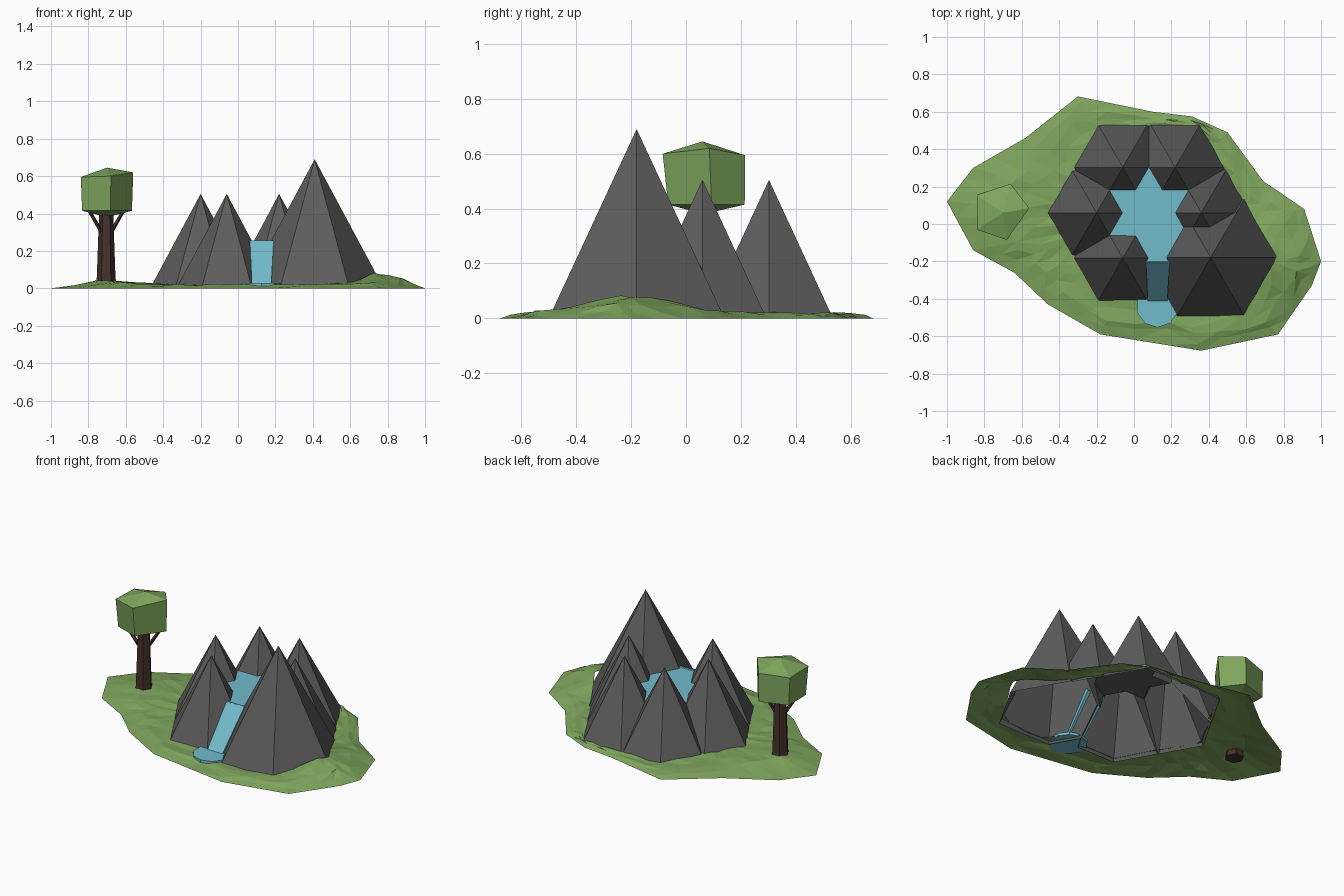
import bpy, bmesh, math, random
from mathutils import Vector

if "Cube" in bpy.data.objects:
    bpy.data.objects.remove(bpy.data.objects["Cube"])

random.seed(4)


def material(name, rgb):
    m = bpy.data.materials.new(name)
    m.diffuse_color = (*rgb, 1)
    m.use_nodes = True
    m.node_tree.nodes["Principled BSDF"].inputs["Base Color"].default_value = m.diffuse_color
    return m


GRASS = material("grass", (0.21, 0.38, 0.11))
WATER = material("water", (0.17, 0.50, 0.60))
BARK = material("bark", (0.06, 0.03, 0.023))
ROCK = material("rock", (0.11, 0.11, 0.11))


def ring(c, r, n, z, deg=0):
    return [(c[0] + r * math.cos(math.radians(deg) + math.tau * i / n),
             c[1] + r * math.sin(math.radians(deg) + math.tau * i / n), z) for i in range(n)]


def loft(name, rings, mat, caps=True, triangulate=False):
    """Skin a stack of closed rings; a one-point ring makes a tip, a lone ring a flat face."""
    bm = bmesh.new()
    rows = [[bm.verts.new(p) for p in r] for r in rings]
    for a, b in zip(rows, rows[1:]):
        n = max(len(a), len(b))
        for i in range(n):
            j = (i + 1) % n
            if len(b) == 1:
                bm.faces.new((a[i], a[j], b[0]))
            elif len(a) == 1:
                bm.faces.new((a[0], b[j], b[i]))
            else:
                bm.faces.new((a[i], a[j], b[j], b[i]))
    if caps:
        if len(rows) > 1 and len(rows[0]) > 2:
            bm.faces.new(rows[0][::-1])
        if len(rows[-1]) > 2:
            bm.faces.new(rows[-1])
    if triangulate:
        bmesh.ops.triangulate(bm, faces=bm.faces[:])
    if caps and len(rows) > 1:
        bmesh.ops.recalc_face_normals(bm, faces=bm.faces[:])
    me = bpy.data.meshes.new(name)
    bm.to_mesh(me)
    bm.free()
    me.materials.append(mat)
    ob = bpy.data.objects.new(name, me)
    bpy.context.collection.objects.link(ob)
    return ob


# Mountain ring: five small hexagonal peaks and one large one around the lake
CX, CY = 0.08, 0.06
peaks = [(CX + 0.28 * math.cos(math.radians(a)), CY + 0.28 * math.sin(math.radians(a)), 0.27, 0.505)
         for a in (0, 60, 120, 180, 240)]
peaks.append((0.41, -0.18, 0.37, 0.69))
solids = [loft("mountains", [ring(p, p[2], 6, 0), [(p[0], p[1], p[3])]], ROCK) for p in peaks]
# Rock floor under the lake
solids.append(loft("lake_floor", [ring((CX, CY), 0.238, 6, z, 30) for z in (-0.02, 0.235)], ROCK))

mountains = solids[0]
bpy.context.view_layer.objects.active = mountains
for other in solids[1:]:
    mod = mountains.modifiers.new("union", 'BOOLEAN')
    mod.operation, mod.solver, mod.object = 'UNION', 'EXACT', other
    bpy.ops.object.modifier_apply(modifier=mod.name)
    bpy.data.objects.remove(other)

# Open the underside of the merged rock
bm = bmesh.new()
bm.from_mesh(mountains.data)
bm.normal_update()
low = [f for f in bm.faces if f.normal.z < -0.9 or f.calc_center_median().z < 0.0005]
bmesh.ops.delete(bm, geom=low, context='FACES')
bm.to_mesh(mountains.data)
bm.free()


# Ground: rings from the shoreline in to the foot of the mountains
def in_footprint(x, y):
    for px, py, r, _ in peaks:
        d = max(abs((x - px) * math.cos(math.radians(a)) + (y - py) * math.sin(math.radians(a)))
                for a in (30, 90, 150))
        if d < r * 0.866 * 0.96:
            return True
    return False


def bump(x, y, cx, cy, w):
    return math.exp(-((x - cx) ** 2 + (y - cy) ** 2) / (w * w))


shore = [(-1, 0.12), (-0.86, -0.14), (-0.64, -0.26), (-0.46, -0.43), (-0.18, -0.59), (0.36, -0.677),
         (0.77, -0.59), (0.95, -0.33), (1, -0.2), (0.91, 0.08), (0.69, 0.23), (0.5, 0.49),
         (0.31, 0.575), (0.1, 0.6), (-0.3, 0.682), (-0.58, 0.46), (-0.86, 0.3)]
outline = []
for i, p in enumerate(shore):
    a, b = Vector(p), Vector(shore[(i + 1) % len(shore)])
    outline += [a.lerp(b, k / 3) for k in range(3)]
inner = []
for p in outline:
    c, t = Vector((0.09, 0.04)), 1.0
    while not in_footprint(*c.lerp(p, t)) and t > 0.3:
        t -= 0.005
    inner.append(c.lerp(p, t))
rows = []
for t in (0, 0.22, 0.45, 0.72, 1):
    row = []
    for a, b in zip(outline, inner):
        s = t + (random.uniform(-0.06, 0.06) if 0 < t < 1 else 0)
        x, y = a.lerp(b, s)
        h = 0.017 + 0.065 * bump(x, y, 0.7, -0.2, 0.22) + 0.027 * bump(x, y, -0.7, 0.06, 0.2)
        h += random.uniform(-0.006, 0.006)
        row.append((x, y, h * min(1, t * 2.6)))
    rows.append(row)
loft("ground", rows, GRASS, caps=False, triangulate=True)

# Lake: star-shaped water surface with an outlet at the front
star = [ring((CX, CY), 0.245 if a % 60 else 0.142, 1, 0.25, a)[0] for a in range(30, 241, 30)]
star += [(0.074, -0.18, 0.25), (0.065, -0.21, 0.25), (0.19, -0.21, 0.25), (0.174, -0.18, 0.25),
         (0.265, -0.02, 0.25), (0.222, 0.06, 0.25)]
loft("lake", [star], WATER)

# Waterfall: slanting slab from the outlet to the foot
fall = [[(0.064, -0.205, 0.255), (0.19, -0.205, 0.255), (0.19, -0.185, 0.235), (0.064, -0.185, 0.235)],
        [(0.074, -0.42, 0.02), (0.178, -0.42, 0.02), (0.178, -0.39, 0.012), (0.074, -0.39, 0.012)]]
loft("waterfall", fall, WATER)

# Pool at the foot of the waterfall
loft("pool", [ring((0.125, -0.44), 0.113, 10, z, 18) for z in (0.012, 0.029)], WATER)

# Tree: trunk, two branches and a five-sided crown
T = (-0.705, 0.06)
loft("trunk", [ring(T, 0.056, 6, 0.005), ring(T, 0.05, 6, 0.06), ring(T, 0.037, 6, 0.42)], BARK)
for side, name in ((1, "right_branch"), (-1, "left_branch")):
    loft(name, [ring((T[0] + side * 0.025, 0.06 + side * 0.01), 0.014, 5, 0.30),
                ring((T[0] + side * 0.095, 0.06 + side * 0.04), 0.011, 5, 0.42)], BARK)
top = [(-0.84, -0.03, 0.595), (-0.68, -0.085, 0.60), (-0.56, 0.085, 0.62),
       (-0.66, 0.215, 0.595), (-0.84, 0.155, 0.59)]
bottom = [(T[0] + (x - T[0]) * 0.95, 0.07 + (y - 0.06) * 0.93, 0.415) for x, y, z in top]
loft("crown", [[(-0.7, 0.065, 0.38)], bottom, top, [(-0.7, 0.06, 0.645)]], GRASS)
